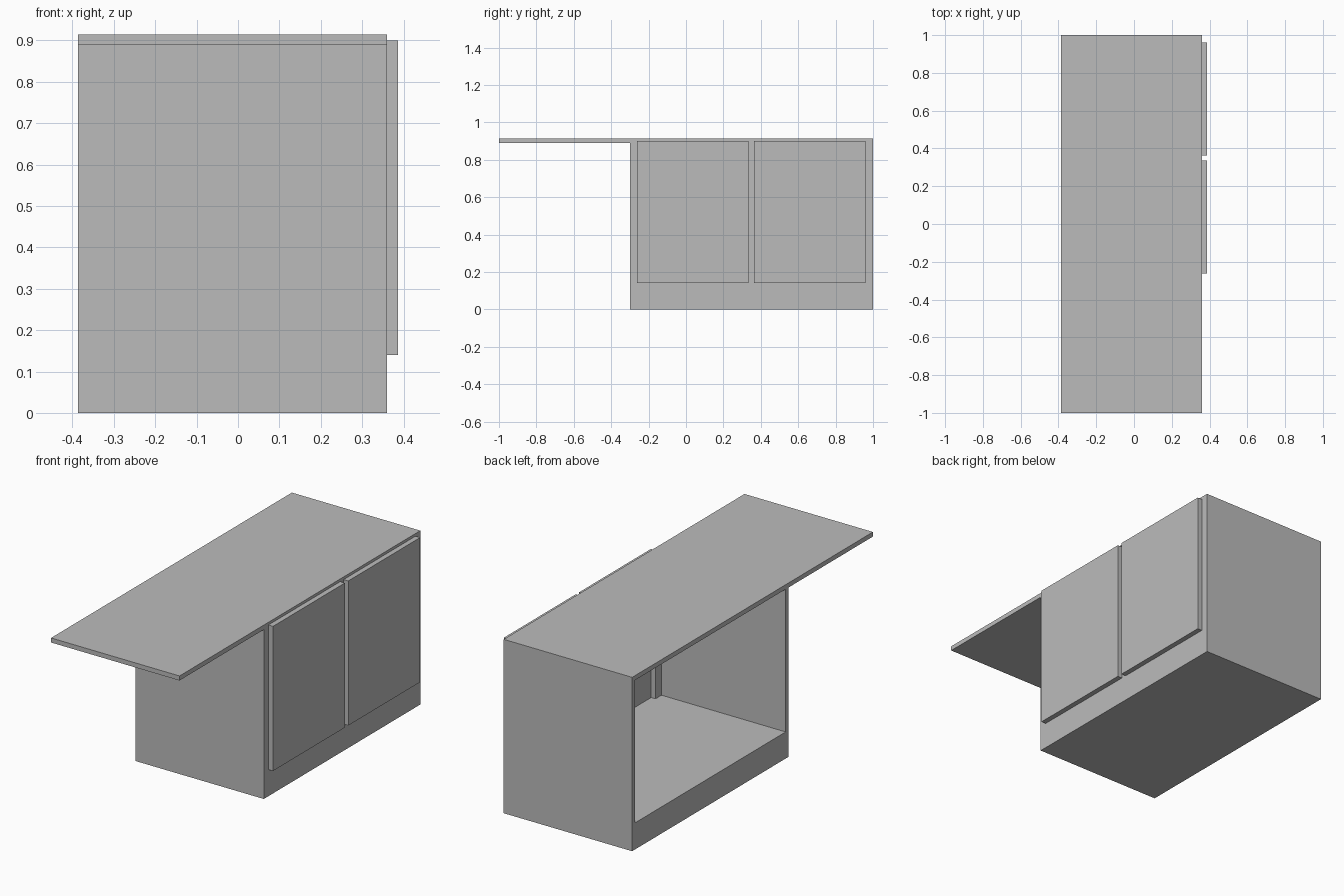
import bpy
import bmesh
from mathutils import Vector

cube = bpy.data.objects.get("Cube")
if cube:
    bpy.data.objects.remove(cube, do_unlink=True)

grey = bpy.data.materials.new("plain grey")
grey.use_nodes = True
colour = (0.5, 0.5, 0.5, 1.0)
grey.diffuse_color = colour
grey.node_tree.nodes["Principled BSDF"].inputs["Base Color"].default_value = colour


def box(name, x, y, z):
    """Box spanning the given (low, high) ranges."""
    bm = bmesh.new()
    bmesh.ops.create_cube(bm, size=1)
    low, high = Vector((x[0], y[0], z[0])), Vector((x[1], y[1], z[1]))
    for v in bm.verts:
        v.co = Vector(a + (b - a) * (c + 0.5) for a, b, c in zip(low, high, v.co))
    mesh = bpy.data.meshes.new(name)
    bm.to_mesh(mesh)
    bm.free()
    mesh.materials.append(grey)
    obj = bpy.data.objects.new(name, mesh)
    bpy.context.collection.objects.link(obj)
    return obj


# Main dimensions
back, face, door_face = -0.387, 0.36, 0.387
near, far = -0.3, 1.0
floor, under_top, top = 0.14, 0.89, 0.914
panel = 0.025
inner = face - panel

# Countertop with overhang, and solid base
box("countertop", (back, face), (-1, far), (under_top, top))
box("base", (back, face), (near, far), (0, floor))

# End walls
walls = (floor, under_top)
box("near_end_wall", (back, face), (near, near + panel), walls)
box("far_end_wall", (back, face), (far - panel, far), walls)

# Face frame behind the doors
stiles = {"near_stile": (near + panel, -0.225),
          "middle_stile": (0.3, 0.4),
          "far_stile": (0.925, far - panel)}
for name, span in stiles.items():
    box(name, (inner, face), span, walls)
for name, span in {"near_top_rail": (-0.225, 0.3), "far_top_rail": (0.4, 0.925)}.items():
    box(name, (inner, face), span, (0.84, under_top))

# Doors
for name, span in {"near_door": (-0.262, 0.335), "far_door": (0.363, 0.96)}.items():
    box(name, (face, door_face), span, (floor, 0.9))
